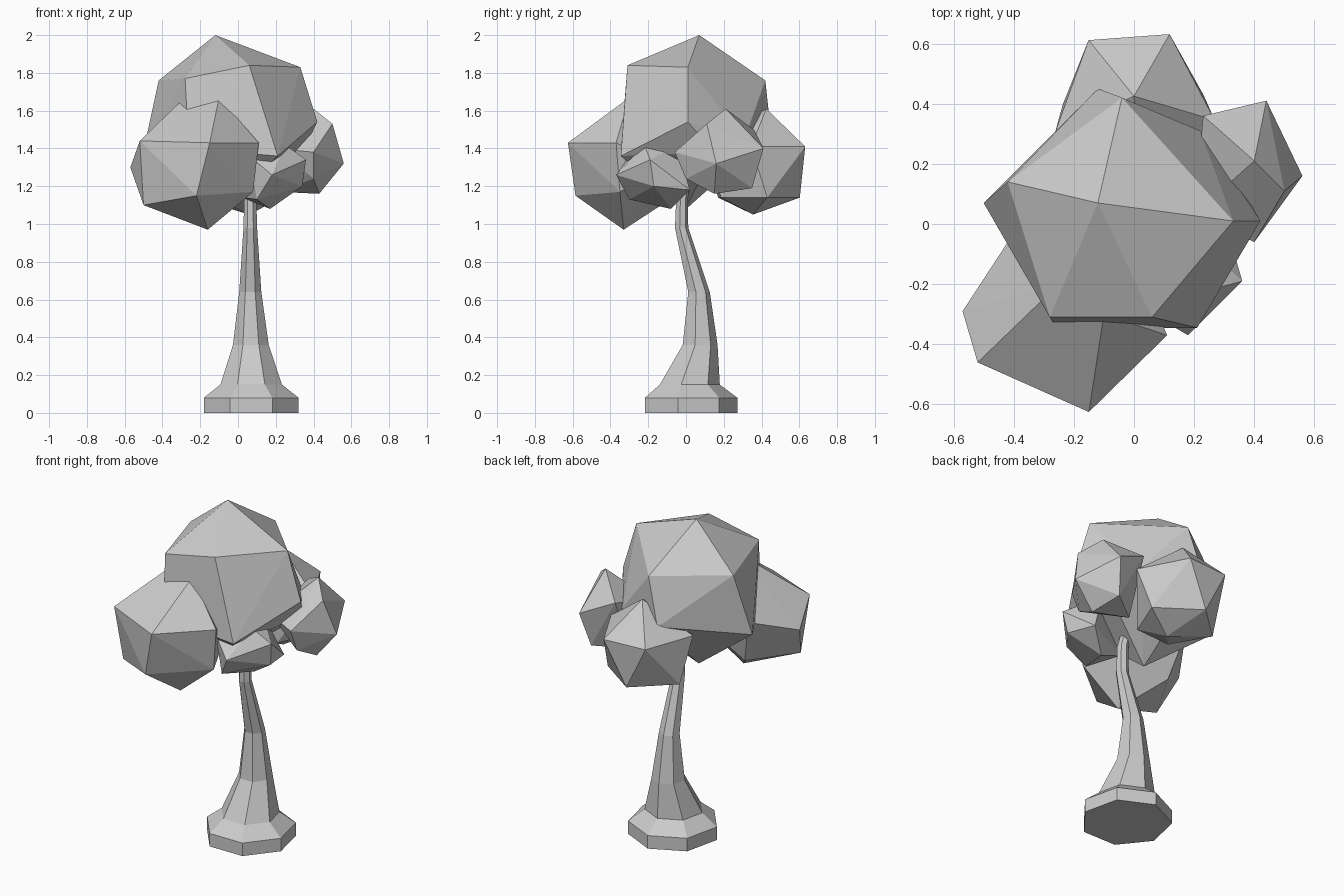
import bpy, bmesh, math
from mathutils import Vector


def finish(bm, name):
    bmesh.ops.recalc_face_normals(bm, faces=bm.faces)
    me = bpy.data.meshes.new(name)
    bm.to_mesh(me)
    bm.free()
    ob = bpy.data.objects.new(name, me)
    bpy.context.collection.objects.link(ob)
    return ob


def faceted_clump(name, points):
    """Convex faceted leaf mass spanned by a few corner points."""
    bm = bmesh.new()
    for p in points:
        bm.verts.new(p)
    bmesh.ops.convex_hull(bm, input=bm.verts)
    loose = [v for v in bm.verts if not v.link_faces]
    bmesh.ops.delete(bm, geom=loose, context='VERTS')
    return finish(bm, name)


# Trunk: seven-sided rings along a bent path (x, y, z, radius)
SIDES = 7
path = [(.07, .015, 0, .257), (.07, .015, .08, .257), (.07, .012, .15, .167),
        (.068, .07, .36, .097), (.065, .066, .64, .06),
        (.065, -.025, .98, .037), (.065, -.022, 1.14, .033), (.05, .0, 1.25, .03)]
bm = bmesh.new()
rings = []
for x, y, z, r in path:
    rings.append([bm.verts.new((x + r * math.cos(a), y + r * math.sin(a), z))
                  for a in (math.pi / 2 + 2 * math.pi * i / SIDES for i in range(SIDES))])
for lo, hi in zip(rings, rings[1:]):
    for i in range(SIDES):
        j = (i + 1) % SIDES
        bm.faces.new((lo[i], lo[j], hi[j], hi[i]))
bm.faces.new(rings[0][::-1])
bm.faces.new(rings[-1])
finish(bm, "trunk")

# Main crown
faceted_clump("crown_main", [
    (-.12, .07, 2.0), (.06, -.31, 1.84), (.33, .01, 1.83), (-.04, .42, 1.76),
    (-.42, .14, 1.76), (-.28, -.31, 1.77), (.21, -.345, 1.36), (.42, .01, 1.54),
    (-.26, -.345, 1.40), (-.50, .07, 1.39), (-.12, .45, 1.48), (.22, .31, 1.45),
    (.34, .15, 1.38), (-.08, -.01, 1.07)])

# Front left clump
faceted_clump("clump_front_left", [
    (-.10, -.30, 1.67), (-.25, -.20, 1.70), (-.52, -.46, 1.44), (-.15, -.625, 1.43),
    (.11, -.37, 1.43), (-.57, -.29, 1.30), (-.50, -.40, 1.10), (-.22, -.585, 1.15),
    (.08, -.35, 1.17), (-.16, -.33, .97), (-.40, -.03, 1.40), (-.33, -.10, 1.12),
    (0, -.10, 1.30)])

# Right clump
faceted_clump("clump_right", [
    (.40, .21, 1.61), (.50, .11, 1.53), (.44, .41, 1.40), (.56, .16, 1.32),
    (.40, -.06, 1.38), (.40, .0, 1.24), (.43, .15, 1.16), (.40, .35, 1.19),
    (.23, .36, 1.50), (.22, .22, 1.17), (.20, .03, 1.40)])

# Small front right clump
faceted_clump("clump_front_right", [
    (.18, -.37, 1.26), (.36, -.19, 1.34), (.34, -.17, 1.20), (.17, -.08, 1.08),
    (.10, -.30, 1.13), (.06, -.30, 1.36), (.25, -.22, 1.42), (.20, -.04, 1.42),
    (.30, .02, 1.18), (.02, -.10, 1.14)])

# Back clump: a turned, slightly squashed icosahedron
upper = [(.27 * math.cos(a), .285 * math.sin(a), .10)
         for a in (math.radians(64 + x) for x in (0, 60, 130, 210, 290))]
lower = [(-.88 * x, -.80 * y, -.17) for x, y, z in upper]
centre = Vector((0, .375, 1.31))
faceted_clump("clump_back", [centre + Vector(p) for p in
                             upper + lower + [(0, .05, .30), (.06, -.02, -.26)]])
